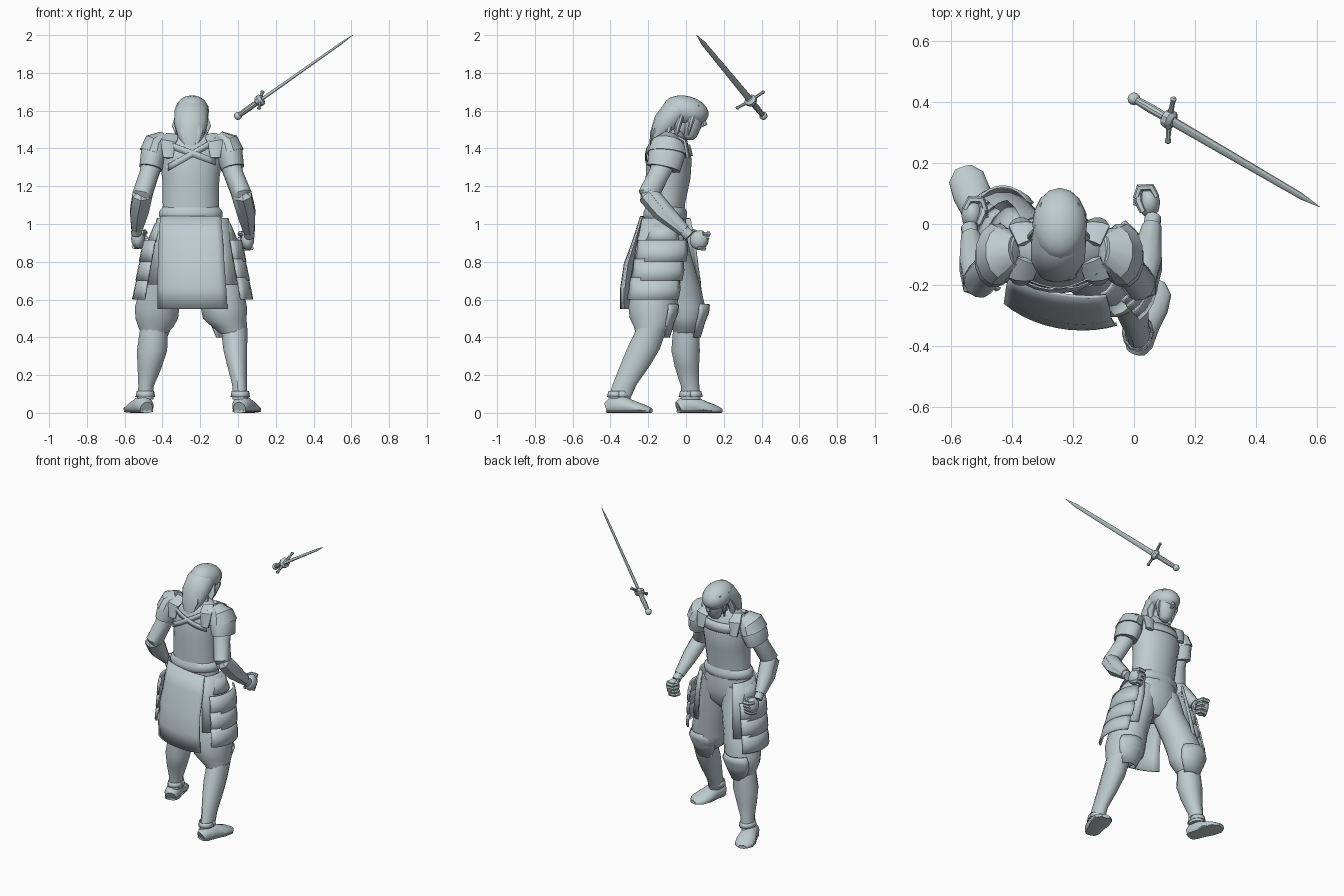
import bpy, bmesh, math
from mathutils import Vector, Matrix

mat = bpy.data.materials.new("pale grey")
mat.diffuse_color = (0.52, 0.6, 0.62, 1)
X, Z = Vector((1, 0, 0)), Vector((0, 0, 1))


def finish(name, bm, angle=40, thick=0):
    bmesh.ops.recalc_face_normals(bm, faces=bm.faces)
    me = bpy.data.meshes.new(name)
    bm.to_mesh(me)
    bm.free()
    ob = bpy.data.objects.new(name, me)
    bpy.context.collection.objects.link(ob)
    me.materials.append(mat)
    if thick:
        m = ob.modifiers.new("thickness", 'SOLIDIFY')
        m.thickness, m.offset = thick, 0
    bpy.context.view_layer.objects.active = ob
    bpy.ops.object.select_all(action='DESELECT')
    ob.select_set(True)
    bpy.ops.object.shade_smooth_by_angle(angle=math.radians(angle))
    return ob


def skin(bm, rings, closed):
    n = len(rings[0])
    for r, s in zip(rings, rings[1:]):
        for i in range(n if closed else n - 1):
            j = (i + 1) % n
            bm.faces.new((r[i], r[j], s[j], s[i]))


def tube(name, pts, n=14, along=False, side=X, angle=40, floor=None):
    """Closed loft; rows are x, y, z and two radii."""
    bm, rings = bmesh.new(), []
    P = [Vector(p[:3]) for p in pts]
    for k, p in enumerate(pts):
        u, v = X, Vector((0, 1, 0))
        if along:
            t = (P[min(k + 1, len(P) - 1)] - P[max(k - 1, 0)]).normalized()
            u = (side - t * side.dot(t)).normalized()
            v = t.cross(u)
        ring = []
        for i in range(n):
            a = math.tau * (i + .5) / n
            c = P[k] + u * p[3] * math.cos(a) + v * p[4] * math.sin(a)
            if floor is not None:
                c.z = max(c.z, floor)
            ring.append(bm.verts.new(c))
        rings.append(ring)
    skin(bm, rings, True)
    bm.faces.new(rings[0])
    bm.faces.new(rings[-1])
    return finish(name, bm, angle)


def shell(name, rows, a0, a1, n=9, yaw=0, thick=.01, angle=40):
    """Open curved sheet around a vertical axis; same rows as tube."""
    bm, rings = bmesh.new(), []
    R = Matrix.Rotation(math.radians(yaw), 3, 'Z')
    for x, y, z, rx, ry in rows:
        A = [math.radians(a0 + (a1 - a0) * i / n) for i in range(n + 1)]
        rings.append([bm.verts.new(Vector((x, y, z)) + R @ Vector(
            (rx * math.cos(a), ry * math.sin(a), 0))) for a in A])
    skin(bm, rings, False)
    return finish(name, bm, angle, thick)


def ball(name, c, r, rx=0, seg=16):
    bm = bmesh.new()
    bmesh.ops.create_uvsphere(bm, u_segments=seg, v_segments=10, radius=1)
    M = Matrix.Translation(c) @ Matrix.Rotation(math.radians(rx), 4, 'X') @ Matrix.Diagonal((*r, 1))
    bmesh.ops.transform(bm, matrix=M, verts=bm.verts)
    return finish(name, bm, 60)


# torso, waist roll and pelvis
tube("torso", [(-.25, -.11, 1.02, .155, .105), (-.25, -.11, 1.1, .15, .105), (-.25, -.095, 1.24, .153, .12),
               (-.25, -.09, 1.34, .168, .122), (-.248, -.09, 1.41, .172, .105), (-.245, -.085, 1.46, .12, .08),
               (-.245, -.07, 1.5, .055, .055)], 20)
tube("waist_roll", [(-.25, -.11, 1.02, .155, .105), (-.25, -.11, 1.04, .17, .116),
                    (-.25, -.11, 1.065, .17, .116), (-.25, -.11, 1.09, .15, .104)], 20, angle=60)
tube("pelvis", [(-.25, -.11, 1.03, .163, .108), (-.25, -.11, .93, .175, .118),
                (-.25, -.11, .85, .15, .1), (-.25, -.11, .8, .06, .06)], 18)
shell("neckline_band", [(-.25, -.09, 1.36, .172, .125), (-.247, -.087, 1.42, .163, .106)], 35, 145, thick=.006)

# crossed straps over the upper back
for name, x0, x1, z0, z1 in (("back_strap_a", -.37, -.12, 1.30, 1.44), ("back_strap_b", -.37, -.12, 1.42, 1.33)):
    bm, rows = bmesh.new(), [[], []]
    for i in range(9):
        f = i / 8
        x, z = x0 + (x1 - x0) * f, z0 + (z1 - z0) * f
        ry = .125 - max(0, z - .012 - 1.34) * .22
        y = -.09 - ry * math.sqrt(max(0, 1 - ((x + .25) / .173) ** 2))
        rows[0].append(bm.verts.new((x, y, z - .018)))
        rows[1].append(bm.verts.new((x, y, z + .018)))
    skin(bm, rows, False)
    finish(name, bm, 40, .006)

# neck, face, nose
tube("neck", [(-.245, -.075, 1.45, .055, .055), (-.243, -.03, 1.52, .05, .05), (-.24, 0, 1.58, .05, .05)], 12, True)
tube("face", [(-.238, .02, 1.445, .02, .018), (-.238, .022, 1.462, .038, .036), (-.238, .03, 1.51, .056, .05),
              (-.238, .035, 1.56, .066, .058), (-.238, .03, 1.62, .066, .06)], 14, angle=60)
tube("nose", [(-.238, .083, 1.58, .008, .012), (-.238, .1, 1.525, .014, .014), (-.238, .076, 1.512, .01, .006)], 8)

# hair cap, mane and layered pointed locks
ball("hair_cap", (-.243, .0, 1.6), (.09, .122, .078), -14)
tube("hair_mane", [(-.245, .0, 1.62, .083, .055), (-.247, -.06, 1.585, .092, .078), (-.25, -.11, 1.53, .09, .068),
                   (-.25, -.15, 1.465, .07, .045), (-.25, -.18, 1.4, .03, .016)], 14, True)
for i, (x, y, z, l, w) in enumerate([(-.325, -.03, 1.58, .15, .026), (-.305, -.085, 1.54, .14, .03),
                                     (-.28, -.155, 1.54, .13, .03), (-.215, -.155, 1.54, .13, .03),
                                     (-.19, -.085, 1.54, .14, .03), (-.168, -.03, 1.58, .15, .026),
                                     (-.312, .04, 1.6, .13, .018), (-.172, .04, 1.6, .13, .018)]):
    k = -.25 - x
    tube(f"hair_lock_{i}", [(x + k * .2, y + .02, z + .03, w * .5, .012), (x, y - .012, z - l * .4, w, .018),
                            (x + k * .2, y - .03, z - l, .004, .004)], 8, True)

# arms with layered shoulder guards, bracers and fists
arms = {"right": (1, [(-.1, -.1, 1.42), (-.05, -.1, 1.36), (-.022, -.145, 1.26), (.018, -.195, 1.16),
                      (.042, -.12, 1.07), (.058, -.01, .965), (.05, .07, .915)]),
        "left": (-1, [(-.4, -.1, 1.42), (-.445, -.1, 1.36), (-.472, -.145, 1.26), (-.505, -.185, 1.16),
                      (-.522, -.12, 1.07), (-.535, -.04, .98), (-.53, .03, .922)])}
for n, (s, p) in arms.items():
    r = (.05, .062, .052, .054)
    tube(f"{n}_upper_arm", [(*c, w, w * 1.08) for c, w in zip(p[:4], r)] + [(p[3][0], p[3][1] + .01, 1.12, .035, .035)], 12, True)
    E, M, W, H = (Vector(c) for c in p[3:])
    # elbow-flared bracer with a faceted outer plate
    tube(f"{n}_bracer", [(*(E + (E - M) * .15), .035, .035), (*E, .055, .05), (*M, .052, .05), (*W, .033, .034)], 10, True)
    o = Vector((s * .01, -.014, -.01))
    tube(f"{n}_bracer_plate", [(*(E + o + (E - M) * .25), .014, .01), (*(E + o), .05, .046),
                               (*(M + o), .046, .043), (*(W + o * .4), .028, .028)], 6, True, angle=20)
    d = (W - M).normalized()
    tube(f"{n}_wrist", [(*(W - d * .03), .028, .028), (*(W + d * .04), .028, .03)], 10, True)
    ball(f"{n}_palm", H, (.036, .05, .052), -25, 12)
    for k in range(4):
        c = H + Vector((-s * .01, .028 - k * .008, .032 - k * .025))
        tube(f"{n}_finger_{k}", [(*(c + Vector((s * .034, -.01, 0))), .01, .01), (*(c + Vector((s * .017, .022, 0))), .014, .013),
                                 (*(c + Vector((-s * .022, .02, 0))), .014, .013), (*(c + Vector((-s * .034, -.015, 0))), .01, .01)],
             6, True, Z)
    tube(f"{n}_thumb", [(*(H + Vector((-s * .02, -.03, .035))), .012, .012), (*(H + Vector((-s * .036, .005, .036))), .014, .013),
                        (*(H + Vector((-s * .03, .04, .016))), .009, .009)], 6, True, Z)
    # sloping shoulder cap and overlapping upper lame
    cap = [(.135, -.09, 1.455, .03, .05), (.175, -.095, 1.425, .064, .084), (.2, -.102, 1.37, .073, .1),
           (.217, -.118, 1.295, .063, .092)]
    tube(f"{n}_shoulder_cap", [(-.245 + s * a, *b) for a, *b in cap], 12, True, angle=50)
    lame = [(.145, -.085, 1.46, .034, .05), (.187, -.095, 1.428, .066, .087), (.204, -.1, 1.375, .075, .104)]
    tube(f"{n}_shoulder_lame", [(-.245 + s * a, *b) for a, *b in lame], 12, True, angle=30)
    # collar flap hanging beside the neck, front and back
    for q, m in ((-1, "back"), (1, "front")):
        tube(f"{n}_{m}_collar_flap", [(-.245 + s * .1, -.09 + q * .03, 1.47, .04, .012),
                                      (-.245 + s * .125, -.09 + q * .085, 1.435, .044, .014),
                                      (-.245 + s * .125, -.09 + q * .1, 1.35, .028, .012)], 8, True)

# legs: baggy breeches, greaves, knee guards, cuffs and shoes
legs = {"left": ([(-.33, -.1, .98, .09, .095), (-.345, -.075, .83, .105, .105), (-.405, -.03, .66, .115, .11),
                  (-.428, -.005, .56, .12, .11), (-.43, -.002, .5, .115, .1), (-.435, .003, .455, .095, .08),
                  (-.445, 0, .42, .07, .065)],
                 [(-.445, 0, .45, .075, .07), (-.455, -.002, .33, .083, .078), (-.468, .005, .24, .066, .066),
                  (-.487, .022, .14, .042, .05), (-.49, .025, .07, .045, .055)], (-.43, .018), (-.485, -.04), (-.56, .185)),
        "right": ([(-.16, -.11, .98, .09, .095), (-.14, -.135, .83, .105, .115), (-.09, -.165, .66, .12, .128),
                   (-.075, -.175, .56, .125, .132), (-.07, -.175, .5, .118, .125), (-.045, -.178, .455, .094, .1),
                   (-.025, -.188, .42, .07, .08)],
                  [(-.02, -.18, .45, .072, .082), (-.015, -.225, .34, .066, .09), (-.005, -.27, .25, .054, .082),
                   (.008, -.325, .15, .04, .066), (.012, -.355, .07, .042, .06)], (-.06, -.145), (.008, -.415), (.075, -.185))}
for n, (thigh, shin, knee, heel, toe) in legs.items():
    tube(f"{n}_breeches", thigh, 16)
    tube(f"{n}_greave", shin, 12)
    kx, ky = knee
    shell(f"{n}_knee_guard", [(kx, ky, .575, .095, .105), (kx, ky, .53, .115, .1), (kx, ky - .004, .48, .1, .084),
                              (kx, ky - .012, .4, .06, .068)], 30, 150, 8, thick=.008)
    ax, ay = shin[-1][:2]
    shell(f"{n}_ankle_cuff", [(ax, ay, .085, .05, .062), (ax, ay, .115, .044, .054)], 0, 360, 12, thick=.004)
    h, t = Vector((*heel, 0)), Vector((*toe, 0))
    rows = []
    for f, w, ht in ((0, .034, .06), (.1, .048, .085), (.35, .052, .09), (.62, .064, .062), (.86, .06, .042), (1, .028, .025)):
        c = h.lerp(t, f)
        rows.append((c.x, c.y, ht * .4, w, ht * .6))
    tube(f"{n}_shoe", rows, 14, True, floor=.006)
    tube(f"{n}_sole", [(x, y, .008, w + .002, .008) for x, y, z, w, b in rows], 8, True, floor=0)

# long flat back skirt and shorter side panels
shell("back_skirt", [(-.232, -.11, 1.04, .27, .12), (-.225, -.115, .92, .285, .155), (-.217, -.12, .79, .295, .2),
                     (-.21, -.12, .66, .305, .22), (-.206, -.12, .55, .31, .22)], 233, 307, 10, -11)
for n, s, x, y, dy in (("left", -1, -.395, -.085, .03), ("right", 1, -.085, -.125, -.04)):
    yaw = 0 if s > 0 else 180
    shell(f"{n}_side_panel", [(x - s * .03, y, 1.03, .06, .105), (x - s * .015, y + dy * .3, .88, .08, .125),
                              (x + s * .01, y + dy, .68, .095, .13)], -85, 85, 10, yaw)
    # hip flap and three hanging plates
    shell(f"{n}_hip_flap", [(x - s * .02, y, 1.0, .062, .08), (x, y, .91, .08, .1)], -60, 60, 6, yaw)
    for k in range(3):
        z, q = .915 - k * .1, k / 2
        cx, cy = x + s * (.01 + .036 * q), y + dy * q
        shell(f"{n}_thigh_plate_{k}", [(cx, cy, z, .09, .138), (cx + s * .008, cy, z - .06, .096, .143),
                                       (cx + s * .016, cy + dy * .3, z - .114, .099, .145)], -68, 68, 8, yaw)

# floating sword: blade, guard, grip and pommel
pommel, tip = Vector((.0, .41, 1.572)), Vector((.608, .056, 2.0))
across = Vector((.02, .155, .095)).normalized()


def along_sword(name, rows, n=10, angle=30):
    tube(name, [(*pommel.lerp(tip, f), a, b) for f, a, b in rows], n, True, across, angle)


along_sword("sword_grip", [(0, .013, .013), (.1, .016, .016), (.18, .014, .014)])
along_sword("sword_collar", [(.165, .018, .018), (.175, .032, .03), (.2, .034, .032), (.215, .02, .016)])
along_sword("sword_blade", [(.2, .019, .007), (.9, .013, .005), (1, .001, .001)], 8, 20)
ball("sword_pommel", pommel, (.021, .021, .021), 0, 12)
g = pommel.lerp(tip, .19)
fwd = (tip - pommel).normalized()
tube("sword_guard", [(*(g + across * d + fwd * abs(d) * .08), r, r) for d, r in
                     ((-.088, .006), (-.082, .011), (-.07, .008), (0, .011), (.07, .008), (.082, .011), (.088, .006))], 8, True)
